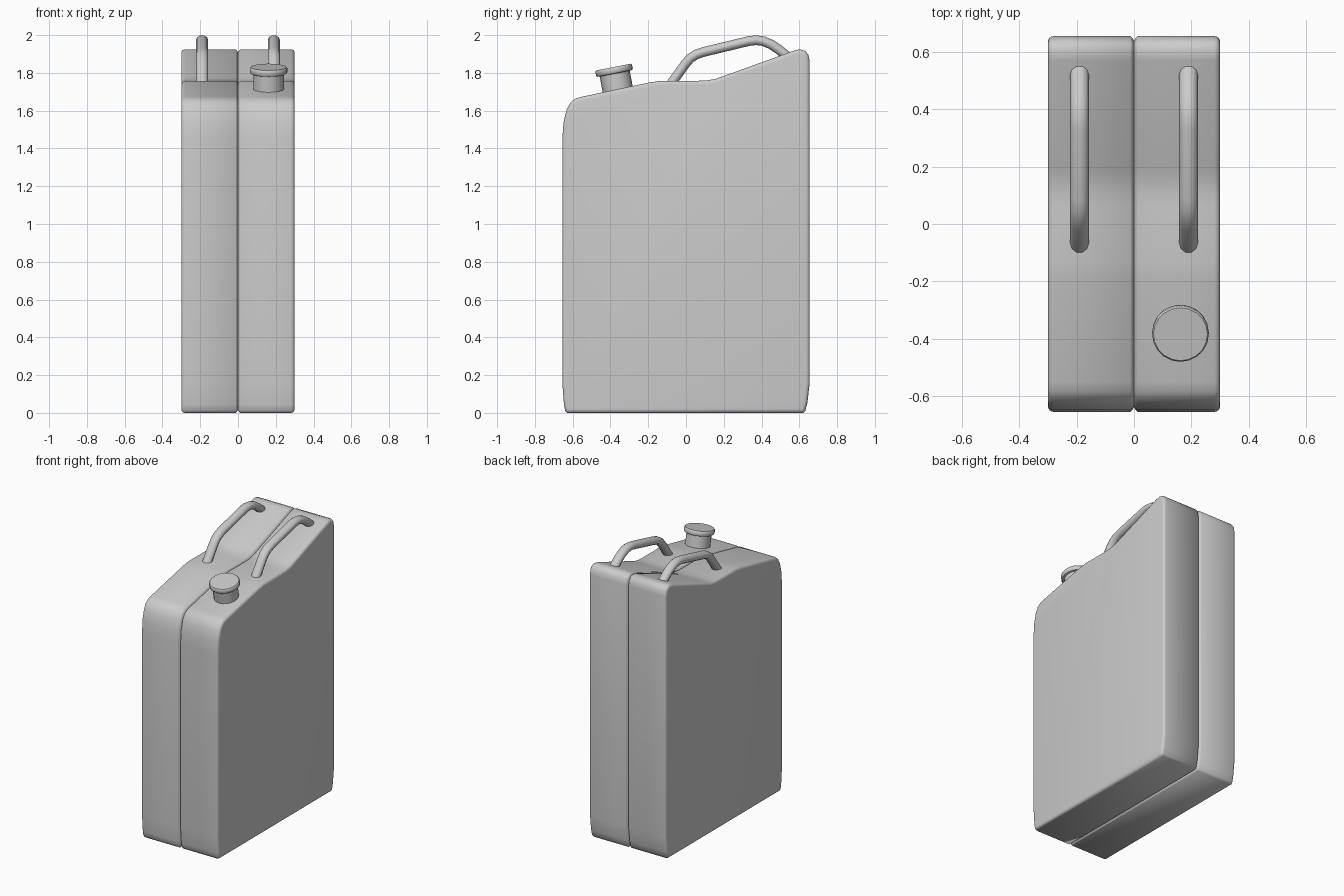
import bpy, bmesh, math
from mathutils import Vector

if "Cube" in bpy.data.objects:
    bpy.data.objects.remove(bpy.data.objects["Cube"])


def mesh_object(name, bm, angle):
    bmesh.ops.recalc_face_normals(bm, faces=bm.faces)
    me = bpy.data.meshes.new(name)
    bm.to_mesh(me)
    bm.free()
    ob = bpy.data.objects.new(name, me)
    bpy.context.collection.objects.link(ob)
    bpy.ops.object.select_all(action='DESELECT')
    bpy.context.view_layer.objects.active = ob
    ob.select_set(True)
    bpy.ops.object.shade_smooth_by_angle(angle=math.radians(angle))
    return ob


def bridge(bm, a, b):
    for i in range(len(a)):
        j = (i + 1) % len(a)
        bm.faces.new((a[i], a[j], b[j], b[i]))


def inset(points, d):
    # mitred inward offset of a counter-clockwise outline
    out = []
    for i, p in enumerate(points):
        e1 = (p - points[i - 1]).normalized()
        e2 = (points[(i + 1) % len(points)] - p).normalized()
        n1, n2 = Vector((-e1.y, e1.x)), Vector((-e2.y, e2.x))
        out.append(p + (n1 + n2) * (d / (1 + n1.dot(n2))))
    return out


# Can body: side outline (y, z) lofted across x, rounded rims and centre seam
outline = [Vector(p) for p in (
    (-0.630, 0), (0.620, 0), (0.632, 0.012), (0.643, 0.055), (0.655, 0.16),
    (0.655, 1.86), (0.648, 1.895), (0.632, 1.916), (0.605, 1.925),
    (0.570, 1.917), (0.190, 1.780), (0.155, 1.768), (0.110, 1.760),
    (0.060, 1.758), (-0.130, 1.758), (-0.190, 1.750), (-0.550, 1.674),
    (-0.585, 1.664), (-0.612, 1.643), (-0.633, 1.603), (-0.648, 1.54),
    (-0.655, 1.45), (-0.655, 0.16), (-0.646, 0.045), (-0.640, 0.012))]
R = 0.02
half = [(0.3 - R + R * math.sin(a), R - R * math.cos(a))
        for a in (math.radians(90 - 22.5 * k) for k in range(5))]
half += [(0.012, 0), (0.007, 0.005)]
stations = half + [(0, 0.016)] + [(-x, d) for x, d in reversed(half)]
bm = bmesh.new()
rings = [[bm.verts.new((x, p.x, p.y)) for p in inset(outline, d)]
         for x, d in stations]
for a, b in zip(rings, rings[1:]):
    bridge(bm, a, b)
bm.faces.new(rings[0])
bm.faces.new(rings[-1])
mesh_object("can_body", bm, 50)

# Filler neck and cap: one turned profile, tilted with the shoulder
lathe = [(0.081, -0.03), (0.081, 0.086), (0.094, 0.088), (0.099, 0.094),
         (0.099, 0.116), (0.094, 0.122)]
bm = bmesh.new()
SIDES = 20
rings = [[bm.verts.new((r * math.cos(2 * math.pi * i / SIDES),
                        r * math.sin(2 * math.pi * i / SIDES), h))
          for i in range(SIDES)] for r, h in lathe]
for a, b in zip(rings, rings[1:]):
    bridge(bm, a, b)
bm.faces.new(rings[0])
bm.faces.new(rings[-1])
cap = mesh_object("filler_cap", bm, 40)
cap.location = (0.162, -0.361, 1.711)
cap.rotation_euler.x = math.radians(11)

# Two carrying handles: bent, slightly flattened tubes
path = [(-0.105, 1.70), (-0.07, 1.755), (-0.005, 1.846), (0.022, 1.877),
        (0.055, 1.898), (0.09, 1.910), (0.33, 1.968), (0.37, 1.973),
        (0.41, 1.968), (0.45, 1.951), (0.49, 1.925), (0.555, 1.872)]
for side, x in (("left", -0.19), ("right", 0.19)):
    cu = bpy.data.curves.new("handle_" + side, 'CURVE')
    cu.dimensions = '3D'
    cu.bevel_depth = 0.027
    cu.bevel_resolution = 3
    cu.use_fill_caps = True
    sp = cu.splines.new('POLY')
    sp.points.add(len(path) - 1)
    for pt, (y, z) in zip(sp.points, path):
        pt.co = (0, y, z, 1)
    sp.use_smooth = True
    ob = bpy.data.objects.new("handle_" + side, cu)
    ob.location.x = x
    ob.scale.x = 1.2
    bpy.context.collection.objects.link(ob)
